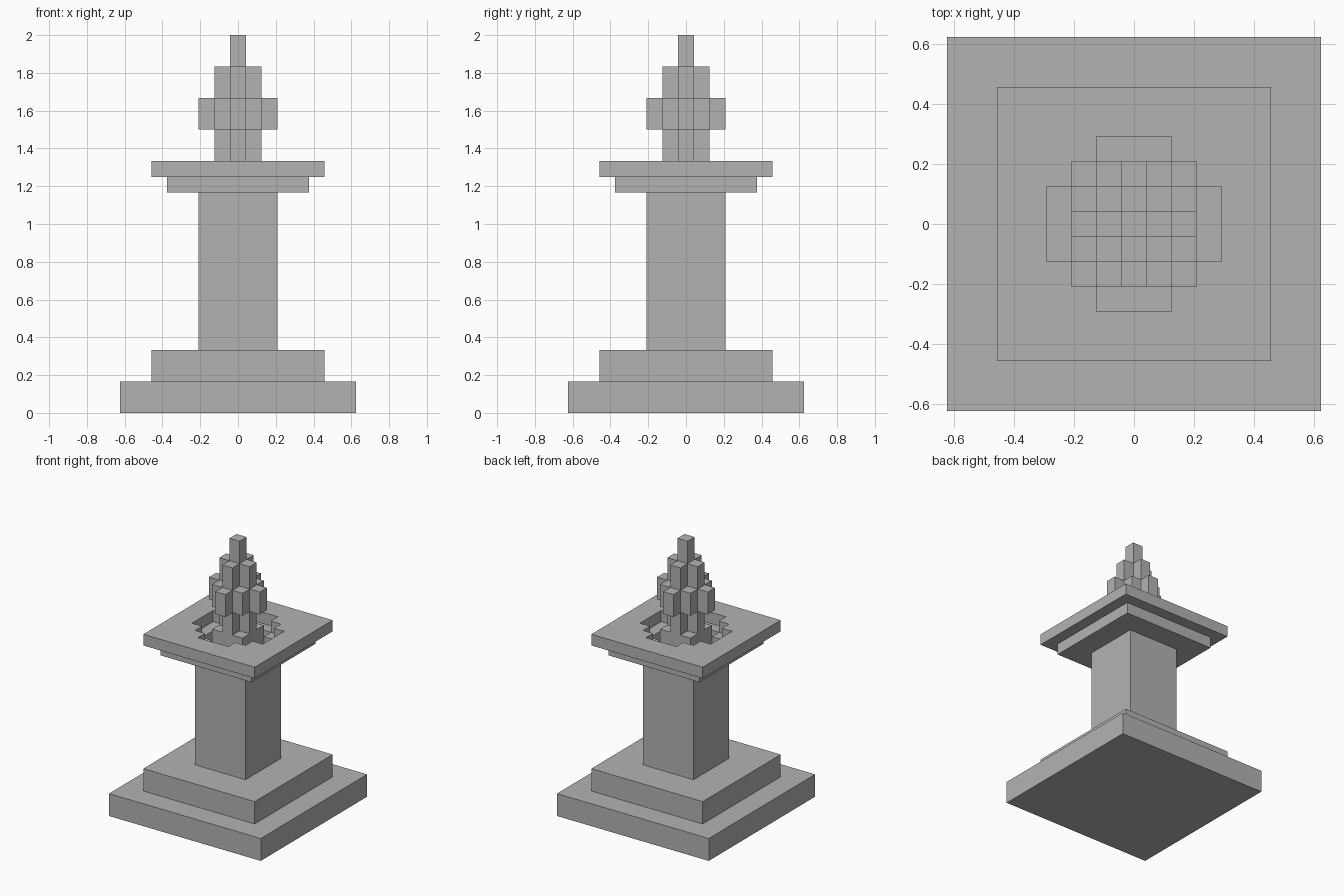
import bpy
import bmesh

U = 1 / 12  # size of one block

cube = bpy.data.objects.get("Cube")
if cube:
    bpy.data.objects.remove(cube, do_unlink=True)

stone = bpy.data.materials.new("grey_stone")
stone.use_nodes = True
GREY = (0.45, 0.45, 0.45, 1)
stone.diffuse_color = GREY
stone.node_tree.nodes["Principled BSDF"].inputs["Base Color"].default_value = GREY


def finish(name, bm):
    bmesh.ops.recalc_face_normals(bm, faces=bm.faces[:])
    mesh = bpy.data.meshes.new(name)
    bm.to_mesh(mesh)
    bm.free()
    mesh.materials.append(stone)
    obj = bpy.data.objects.new(name, mesh)
    bpy.context.collection.objects.link(obj)
    return obj


def slab(name, width, bottom, top):
    """Square block centred on the axis, measured in blocks."""
    bm = bmesh.new()
    bmesh.ops.create_cube(bm, size=1)
    for v in bm.verts:
        v.co.x *= width * U
        v.co.y *= width * U
        v.co.z = (top if v.co.z > 0 else bottom) * U
    return finish(name, bm)


def layer(name, reach, inside, bottom, top):
    """Extrude every grid cell for which inside(i, j) holds."""
    cells = range(-reach, reach + 1)
    bm = bmesh.new()
    for i in cells:
        for j in cells:
            if inside(abs(i), abs(j)):
                corners = [(i - .5, j - .5), (i + .5, j - .5),
                           (i + .5, j + .5), (i - .5, j + .5)]
                bm.faces.new([bm.verts.new((x * U, y * U, bottom * U))
                              for x, y in corners])
    bmesh.ops.remove_doubles(bm, verts=bm.verts[:], dist=U / 100)
    new = bmesh.ops.extrude_face_region(bm, geom=bm.faces[:], use_keep_orig=True)
    for g in new["geom"]:
        if isinstance(g, bmesh.types.BMVert):
            g.co.z = top * U
    return finish(name, bm)


def wide_bowl(i, j):
    return max(i, j) <= 2 or (max(i, j) == 3 and min(i, j) <= 1)


def deep_bowl(i, j):
    return max(i, j) <= 2 and i + j < 4


# Stepped foot and shaft
slab("base_step", 15, 0, 2)
slab("upper_step", 11, 2, 4)
slab("column", 5, 4, 14)

# Bowl made of two hollow tiers
layer("lower_bowl", 4, lambda i, j: not deep_bowl(i, j), 14, 15)
layer("bowl_rim", 5, lambda i, j: not wide_bowl(i, j), 15, 16)

# Flame: bed, neck, belly, shoulder and tip
slab("flame_bed", 3, 14, 16)
layer("flame_neck", 1, lambda i, j: i + j <= 1, 16, 18)
layer("flame_belly", 2, lambda i, j: i + j <= 2, 18, 20)
layer("flame_shoulder", 1, lambda i, j: i + j <= 1, 20, 22)
slab("flame_tip", 1, 22, 24)
